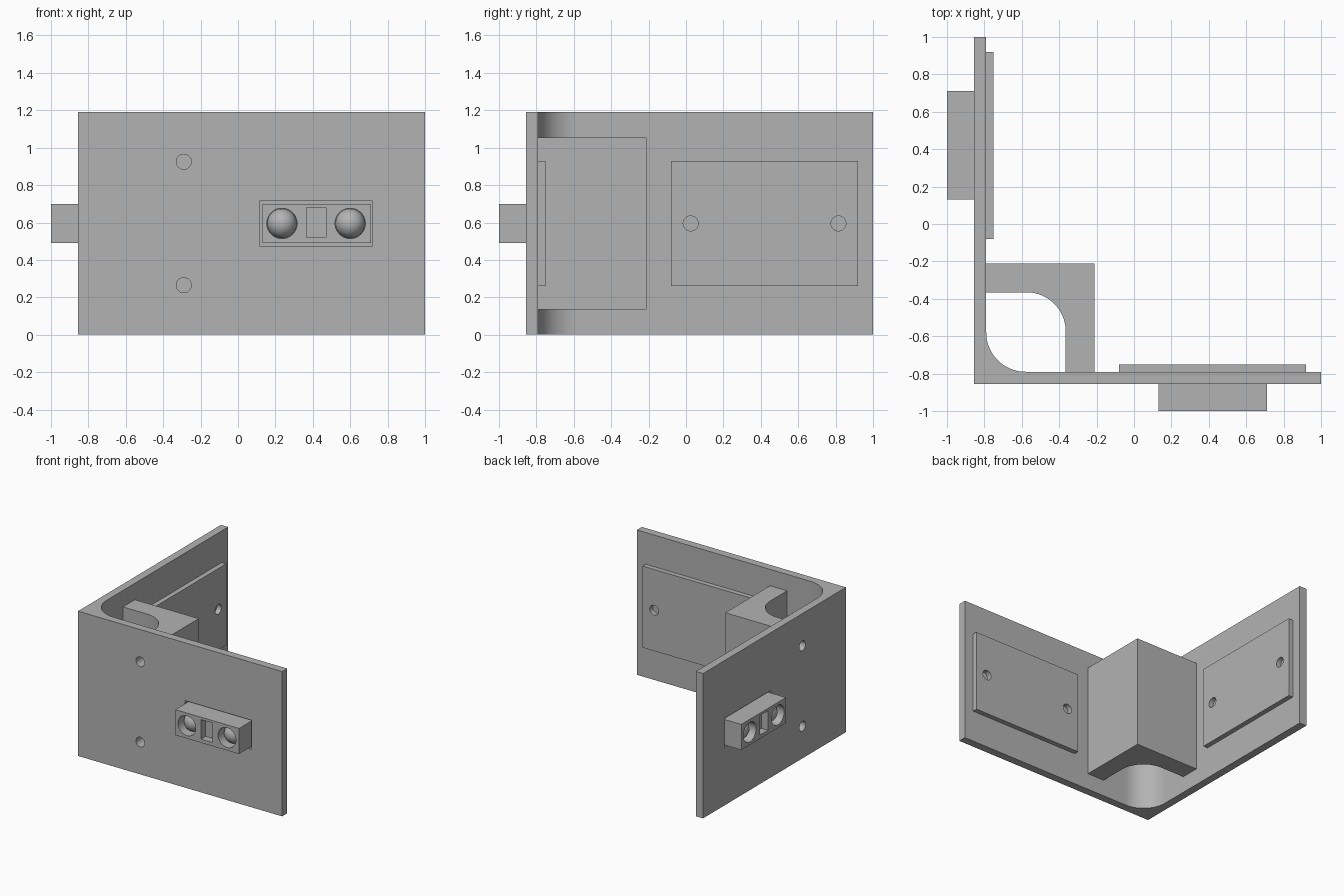
import bpy, bmesh, math
from mathutils import Matrix, Vector

if "Cube" in bpy.data.objects:
    bpy.data.objects.remove(bpy.data.objects["Cube"], do_unlink=True)

HEIGHT, MID = 1.19, 0.595
OUT, INN, FACE = -0.855, -0.79, -1.0      # wall outer, wall inner, sensor front
R = 0.21                                  # corner radius

grey = bpy.data.materials.new("plain grey")
grey.use_nodes = True
colour = (0.45, 0.45, 0.45, 1)
grey.diffuse_color = colour
grey.node_tree.nodes["Principled BSDF"].inputs["Base Color"].default_value = colour


def finish(name, bm):
    bmesh.ops.recalc_face_normals(bm, faces=bm.faces[:])
    mesh = bpy.data.meshes.new(name)
    bm.to_mesh(mesh)
    bm.free()
    mesh.materials.append(grey)
    obj = bpy.data.objects.new(name, mesh)
    bpy.context.collection.objects.link(obj)
    return obj


def smooth(obj):
    bpy.ops.object.select_all(action="DESELECT")
    obj.select_set(True)
    bpy.context.view_layer.objects.active = obj
    bpy.ops.object.shade_smooth_by_angle(angle=math.radians(30))


def arc(c, start, end, n=20):
    angles = [math.radians(start + (end - start) * i / n) for i in range(n + 1)]
    return [(c + R * math.cos(a), c + R * math.sin(a)) for a in angles]


def extrude(name, points, z0, z1):
    bm = bmesh.new()
    face = bm.faces.new([bm.verts.new((x, y, z0)) for x, y in points])
    new = bmesh.ops.extrude_face_region(bm, geom=[face])["geom"]
    bmesh.ops.translate(bm, vec=(0, 0, z1 - z0),
                        verts=[v for v in new if isinstance(v, bmesh.types.BMVert)])
    return finish(name, bm)


def place(along, depth, z, side):
    """Point on the front wall, or on the side wall when side is set."""
    return Vector((depth, along, z) if side else (along, depth, z))


def add_box(bm, a0, a1, d0, d1, z0, z1, side):
    lo, hi = place(a0, d0, z0, side), place(a1, d1, z1, side)
    m = Matrix.Translation((lo + hi) / 2) @ Matrix.Diagonal((hi - lo).to_4d())
    bmesh.ops.create_cube(bm, size=1, matrix=m)


def add_hole(bm, a, d0, d1, z, r, side):
    turn = Matrix.Rotation(math.pi / 2, 4, "Y" if side else "X")
    m = Matrix.Translation(place(a, (d0 + d1) / 2, z, side)) @ turn
    bmesh.ops.create_cone(bm, cap_ends=True, segments=40, radius1=r, radius2=r,
                          depth=abs(d1 - d0), matrix=m)


def cut(obj, bm):
    cutter = finish("cutter", bm)
    cutter.hide_render = True
    mod = obj.modifiers.new("cut", "BOOLEAN")
    mod.operation, mod.solver, mod.object = "DIFFERENCE", "EXACT", cutter
    bpy.ops.object.select_all(action="DESELECT")
    bpy.context.view_layer.objects.active = obj
    obj.select_set(True)
    bpy.ops.object.modifier_apply(modifier=mod.name)
    bpy.data.objects.remove(cutter, do_unlink=True)


# Corner wall with a rounded inner corner
wall = extrude("corner_wall", [(OUT, OUT), (1, OUT), (1, INN)]
               + arc(INN + R, 270, 180) + [(INN, 1), (OUT, 1)], 0, HEIGHT)

# Inner bracket closing the corner post
bracket = extrude("corner_bracket", [(INN, -0.21), (-0.21, -0.21), (-0.21, INN), (-0.365, INN)]
                  + arc(-0.365 - R, 0, 90) + [(INN, -0.365)], 0.135, 1.055)

# Screw holes and sensor windows
wall_cut, bracket_cut = bmesh.new(), bmesh.new()
for side in (False, True):
    add_box(wall_cut, 0.115, 0.72, OUT - 0.05, INN + 0.02, 0.475, 0.715, side)
    for z in (0.265, 0.925):
        add_hole(wall_cut, -0.29, OUT - 0.05, INN + 0.02, z, 0.04, side)
        add_hole(bracket_cut, -0.29, INN - 0.05, INN + 0.2, z, 0.04, side)
cut(wall, wall_cut)
cut(bracket, bracket_cut)
smooth(wall)
smooth(bracket)

for side, label in ((False, "front"), (True, "side")):
    # Backing plate with two screw holes
    bm = bmesh.new()
    add_box(bm, -0.08, 0.92, INN, INN + 0.04, 0.26, 0.93, side)
    plate = finish(label + "_backing_plate", bm)
    holes = bmesh.new()
    for a in (0.025, 0.815):
        add_hole(holes, a, INN - 0.02, INN + 0.08, MID, 0.04, side)
    cut(plate, holes)
    smooth(plate)

    # Sensor housing with round pockets and a slot
    bm = bmesh.new()
    add_box(bm, 0.13, 0.71, FACE, INN, 0.49, 0.70, side)
    housing = finish(label + "_sensor_housing", bm)
    pockets = bmesh.new()
    add_box(pockets, 0.365, 0.47, FACE - 0.05, FACE + 0.06, 0.52, 0.68, side)
    for a in (0.235, 0.60):
        add_hole(pockets, a, FACE - 0.05, FACE + 0.1, MID, 0.081, side)
    cut(housing, pockets)
    smooth(housing)

    # Ball lenses sunk in the pockets
    for a, end in ((0.235, "near"), (0.60, "far")):
        bm = bmesh.new()
        m = Matrix.Translation(place(a, FACE + 0.1, MID, side))
        bmesh.ops.create_uvsphere(bm, u_segments=32, v_segments=16, radius=0.079, matrix=m)
        smooth(finish(label + "_" + end + "_lens", bm))
